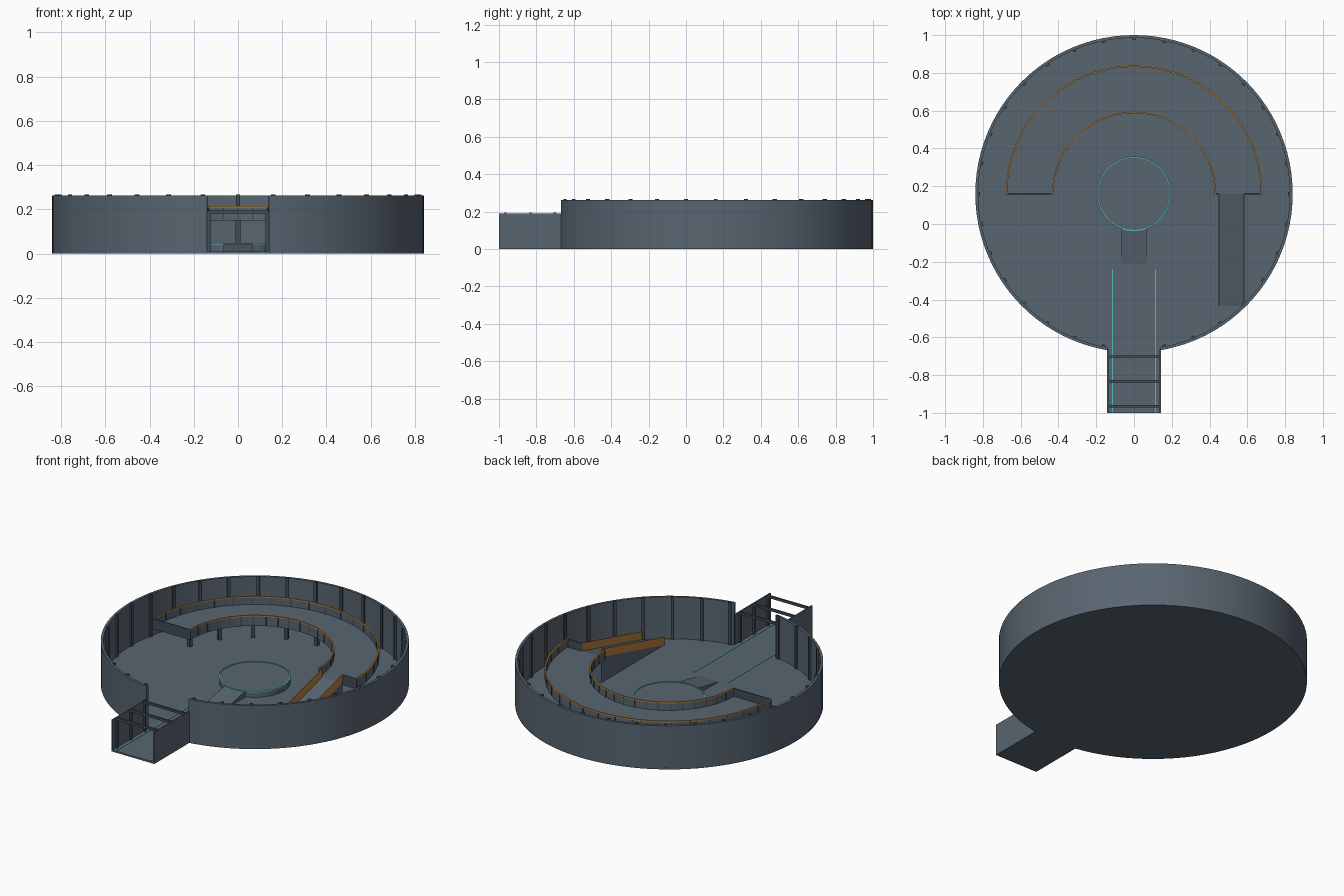
import bpy, bmesh, math
from mathutils import Matrix

if "Cube" in bpy.data.objects:
    bpy.data.objects.remove(bpy.data.objects["Cube"])

CY = 0.16  # centre of the round hall on y


def material(name, rgb):
    m = bpy.data.materials.new(name)
    m.diffuse_color = (*rgb, 1)
    m.use_nodes = True
    m.node_tree.nodes["Principled BSDF"].inputs["Base Color"].default_value = m.diffuse_color
    return m


GREY = material("slate grey", (0.098, 0.130, 0.162))
DARK = material("dark slate", (0.055, 0.073, 0.090))
ORANGE = material("orange", (0.50, 0.23, 0.05))
TEAL = material("teal", (0.07, 0.52, 0.50))


def finish(name, bm, mat):
    bmesh.ops.recalc_face_normals(bm, faces=bm.faces)
    me = bpy.data.meshes.new(name)
    bm.to_mesh(me)
    bm.free()
    me.materials.append(mat)
    ob = bpy.data.objects.new(name, me)
    bpy.context.collection.objects.link(ob)
    return ob


def boxes(name, items, mat):
    """Each item is (x0, x1, y0, y1, z0, z1), joined as one object."""
    bm = bmesh.new()
    for x0, x1, y0, y1, z0, z1 in items:
        mtx = Matrix.Translation(((x0 + x1) / 2, (y0 + y1) / 2, (z0 + z1) / 2))
        bmesh.ops.create_cube(bm, size=1, matrix=mtx @ Matrix.Diagonal((x1 - x0, y1 - y0, z1 - z0, 1)))
    return finish(name, bm, mat)


def radial_boxes(name, angles, r, depth, width, z0, z1, mat):
    """Upright boxes set around the hall centre."""
    bm = bmesh.new()
    for a in angles:
        mtx = (Matrix.Translation((0, CY, 0)) @ Matrix.Rotation(math.radians(a), 4, 'Z')
               @ Matrix.Translation((r, 0, (z0 + z1) / 2)) @ Matrix.Diagonal((depth, width, z1 - z0, 1)))
        bmesh.ops.create_cube(bm, size=1, matrix=mtx)
    return finish(name, bm, mat)


def ring(name, r0, r1, z0, z1, mat, a0=0, a1=360, n=96):
    """Rectangular section swept round the hall centre."""
    bm = bmesh.new()
    closed = a1 - a0 >= 360
    rows = []
    for i in range(n if closed else n + 1):
        a = math.radians(a0 + (a1 - a0) * i / n)
        c, s = math.cos(a), math.sin(a)
        rows.append([bm.verts.new((r * c, CY + r * s, z))
                     for r, z in ((r0, z0), (r1, z0), (r1, z1), (r0, z1))])
    for i in range(n):
        p, q = rows[i], rows[(i + 1) % len(rows)]
        for k in range(4):
            bm.faces.new((p[k], q[k], q[(k + 1) % 4], p[(k + 1) % 4]))
    if not closed:
        bm.faces.new(rows[0])
        bm.faces.new(rows[-1])
    ob = finish(name, bm, mat)
    bpy.context.view_layer.objects.active = ob
    ob.select_set(True)
    bpy.ops.object.shade_smooth_by_angle(angle=math.radians(30))
    ob.select_set(False)
    return ob


def disc(name, r, z0, z1, mat):
    bm = bmesh.new()
    bmesh.ops.create_cone(bm, cap_ends=True, segments=96, radius1=r, radius2=r, depth=z1 - z0,
                          matrix=Matrix.Translation((0, CY, (z0 + z1) / 2)))
    return finish(name, bm, mat)


def side_prism(name, x0, x1, profile, mat):
    """Extrude a (y, z) outline along x."""
    bm = bmesh.new()
    f = bm.faces.new([bm.verts.new((x0, y, z)) for y, z in profile])
    out = bmesh.ops.extrude_face_region(bm, geom=[f])
    verts = [v for v in out["geom"] if isinstance(v, bmesh.types.BMVert)]
    bmesh.ops.translate(bm, vec=(x1 - x0, 0, 0), verts=verts)
    return finish(name, bm, mat)


# Round hall: floor, wall with entrance gap, inner ribs
R, H, FLOOR = 0.84, 0.262, 0.01
gap = math.degrees(math.asin(0.14 / R))
disc("hall_floor", R, 0, FLOOR, GREY)
ring("hall_wall", 0.825, R, 0, H, GREY, -90 + gap, 270 - gap)
radial_boxes("wall_ribs", [-90 + 11.25 * i for i in range(1, 32)], 0.822, 0.014, 0.018, FLOOR, 0.266, DARK)

# Entrance corridor: floor, side walls, frames
boxes("corridor_floor", [(-0.143, 0.143, -1, -0.66, 0, FLOOR)], GREY)
boxes("corridor_walls", [(s * 0.139 - 0.004, s * 0.139 + 0.004, -1, -0.665, 0, 0.19) for s in (-1, 1)], GREY)
frames = []
for y in (-0.965, -0.832, -0.702):
    frames.append((-0.138, 0.138, y - 0.006, y + 0.006, 0.18, 0.194))
    for s in (-1, 1):
        frames.append((s * 0.130 - 0.006, s * 0.130 + 0.006, y - 0.006, y + 0.006, FLOOR, 0.18))
boxes("corridor_frames", frames, DARK)

# Glowing guide strips on the floor
boxes("guide_strips", [(s * 0.114 - 0.003, s * 0.114 + 0.003, -1, -0.24, FLOOR, 0.013) for s in (-1, 1)], TEAL)

# Central platform with its edge ring and small access ramp
PLAT = 0.045
disc("platform", 0.194, FLOOR, PLAT, GREY)
ring("platform_edge", 0.191, 0.197, PLAT - 0.004, PLAT + 0.003, TEAL)
side_prism("platform_ramp", -0.066, 0.066,
           [(-0.215, FLOOR), (-0.02, FLOOR), (-0.02, PLAT - 0.001), (-0.035, PLAT - 0.001)], GREY)

# Half-round gallery on columns
DECK, RAIL, R_IN, R_OUT = 0.165, 0.208, 0.43, 0.675
ring("gallery_deck", R_IN, R_OUT, 0.15, DECK, GREY, 0, 180, 48)
radial_boxes("gallery_columns", range(18, 163, 18), 0.59, 0.022, 0.022, FLOOR, 0.15, DARK)
for side, r in (("inner", R_IN), ("outer", R_OUT)):
    ring(side + "_rail_panel", r - 0.002, r + 0.002, DECK - 0.01, RAIL, GREY, 0, 180, 48)
    ring(side + "_rail_cap", r - 0.004, r + 0.004, RAIL, RAIL + 0.007, ORANGE, 0, 180, 48)
    radial_boxes(side + "_rail_posts", range(0, 181, 9), r, 0.009, 0.006, DECK - 0.01, RAIL, DARK)

# Closing panels at the gallery ends, leaving room for the ramp
boxes("gallery_end_panels", [(x0, x1, CY - 0.003, CY + 0.003, DECK - 0.012, RAIL + 0.005)
                             for x0, x1 in ((-R_OUT, -R_IN), (R_IN, 0.45), (0.583, R_OUT))], DARK)

# Long ramp up to the gallery with orange side panels
y_low = -0.435
side_prism("gallery_ramp", 0.45, 0.583, [(y_low, FLOOR), (CY, FLOOR), (CY, DECK)], GREY)
for side, x in (("inner", 0.45), ("outer", 0.583)):
    side_prism(side + "_ramp_panel", x - 0.002, x + 0.002,
               [(y_low, FLOOR), (CY, DECK), (CY, RAIL + 0.006), (y_low, FLOOR + 0.048)], ORANGE)
